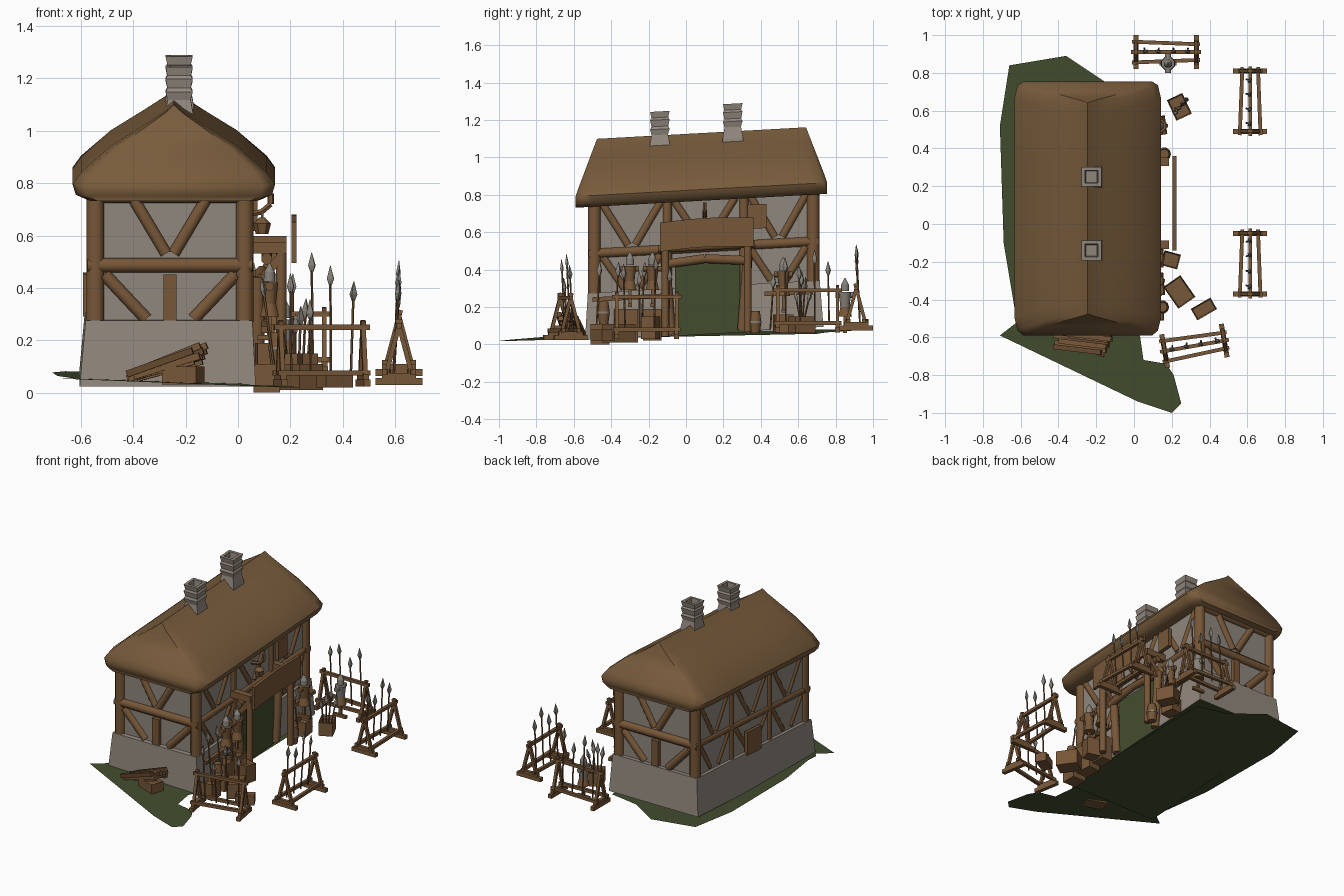
import bpy, bmesh, math, random
from mathutils import Vector, Matrix

if "Cube" in bpy.data.objects:
    bpy.data.objects.remove(bpy.data.objects["Cube"])
random.seed(4)


def mat(name, r, g, b):
    m = bpy.data.materials.new(name)
    m.diffuse_color = (r, g, b, 1)
    m.use_nodes = True
    m.node_tree.nodes["Principled BSDF"].inputs["Base Color"].default_value = m.diffuse_color
    return m


TIMBER = mat("timber", 0.185, 0.095, 0.039)
THATCH = mat("thatch", 0.19, 0.107, 0.045)
STONE = mat("stone", 0.29, 0.25, 0.21)
PLASTER = mat("plaster", 0.28, 0.245, 0.21)
STEEL = mat("steel", 0.24, 0.22, 0.19)
GRASS = mat("grass", 0.055, 0.075, 0.028)
DARK = mat("dark_wood", 0.13, 0.065, 0.027)


def H(x, y, z):
    """House frame: the building stands on gently rising ground."""
    return Vector((x, y, z + 0.055 * (y + 0.52)))


def finish(name, bm, m, smooth=False):
    bmesh.ops.recalc_face_normals(bm, faces=bm.faces)
    me = bpy.data.meshes.new(name)
    bm.to_mesh(me)
    bm.free()
    me.materials.append(m)
    ob = bpy.data.objects.new(name, me)
    bpy.context.collection.objects.link(ob)
    if smooth:
        bpy.context.view_layer.objects.active = ob
        ob.select_set(True)
        bpy.ops.object.shade_smooth_by_angle(angle=math.radians(50))
        ob.select_set(False)
    return ob


def beam(name, a, b, r, m=TIMBER, n=4, r2=None, flat=1.0):
    """Prism from a to b; n=4 gives a square bar of half width r."""
    a, b = Vector(a), Vector(b)
    d = b - a
    k = math.sqrt(2) if n == 4 else 1
    bm = bmesh.new()
    bmesh.ops.create_cone(bm, cap_ends=True, segments=n, radius1=r * k,
                          radius2=(r if r2 is None else r2) * k, depth=d.length)
    bm.transform(Matrix.Rotation(math.pi / n, 4, 'Z'))
    bm.transform(Matrix.Diagonal((1, flat, 1, 1)))
    bm.transform(Matrix.Translation((a + b) / 2) @ d.to_track_quat('Z', 'Y').to_matrix().to_4x4())
    return finish(name, bm, m, n > 4)


def loft(name, rings, m, smooth=False):
    """Box-like solid through rectangles (x0, x1, y0, y1, z) in the house frame."""
    bm = bmesh.new()
    vs = [[bm.verts.new(H(x, y, z)) for x, y in ((a, c), (b, c), (b, d), (a, d))]
          for a, b, c, d, z in rings]
    for p, q in zip(vs, vs[1:]):
        for i in range(4):
            bm.faces.new((p[i], p[(i + 1) % 4], q[(i + 1) % 4], q[i]))
    bm.faces.new(vs[0])
    bm.faces.new(vs[-1])
    return finish(name, bm, m, smooth)


def box(name, x0, x1, y0, y1, z0, z1, m=TIMBER):
    return loft(name, [(x0, x1, y0, y1, z0), (x0, x1, y0, y1, z1)], m)


# grass patch under and around the house
bm = bmesh.new()
edge = [(-.71, -.59), (.02, -.94), (.2, -1), (.25, -.95), (.19, -.9), (.21, -.8), (.17, -.74), (.05, -.72),
        (.03, -.58), (.07, -.5), (.07, .7), (-.15, .75), (-.36, .89), (-.66, .84), (-.71, .52), (-.69, -.1), (-.62, -.52)]
f = bm.faces.new([bm.verts.new((x, y, .045 + .02 * y - .03 * x)) for x, y in edge])
bmesh.ops.triangulate(bm, faces=[f])
finish("grass_patch", bm, GRASS)

# stone base (underside in grass) and plaster walls
base = loft("stone_base", [(-.605, .068, -.54, .735, .025), (-.582, .055, -.525, .715, .275)], STONE)
base.data.materials.append(GRASS)
for p in base.data.polygons:
    if p.normal.z < -.9:
        p.material_index = 1
box("plaster_walls", -.56, .035, -.495, .685, .26, .77, PLASTER)

# corner posts, sills and middle beams
for x in (-.545, .025):
    for y in (-.49, .68):
        beam("corner_post", H(x, y, .27), H(x, y, .75), .036, n=8)
    beam("side_beam", H(x, -.52, .485), H(x, .71, .485), .027, n=8)
for y in (-.495, .685):
    beam("end_beam", H(-.575, y, .485), H(.055, y, .485), .029, n=8)
    beam("end_plate", H(-.57, y, .75), H(.05, y, .75), .03, n=8)
    cx = -.26
    for s in (-1, 1):
        beam("end_upper_brace", H(cx + s * .015, y, .53), H(cx + s * .14, y, .74), .024, n=8)
        beam("end_lower_brace", H(cx + s * .09, y, .28), H(cx + s * .25, y, .45), .026, n=8)
    beam("end_stud", H(cx, y, .27), H(cx, y, .45), .025)

# side framing: three bays, the doorway takes the middle one on the right
for x in (-.548, .026):
    for y in (-.1, .31):
        beam("side_stud", H(x, y, .27), H(x, y, .75), .026, n=8)
    for y0, y1 in ((-.46, -.12), (-.08, .28), (.33, .66)):
        c = (y0 + y1) / 2
        for s in (-1, 1):
            e = c + s * (y1 - y0) * .45
            beam("side_upper_brace", H(x, c + s * .02, .52), H(x, e, .74), .022, n=8)
            if x < -.1 or c > .4 or c < -.2:
                beam("side_lower_brace", H(x, c + s * .04, .29), H(x, e, .46), .022, n=8)
box("left_shutter", -.592, -.57, .03, .18, .26, .42)
box("right_shutter", .05, .075, .33, .43, .57, .70)

# thatched roof: crisp ridge, rounded eaves and sloping ends
half = [(.33, .735), (.375, .755), (.387, .795), (.355, .84), (.24, .94), (.12, 1.015), (.04, 1.065)]
prof = [(-x, z) for x, z in half] + [(0, 1.097)] + [(x, z) for x, z in reversed(half)]
bm = bmesh.new()
rings = []
for y, k in ((-.59, .88), (-.565, .96), (-.50, 1), (-.2, 1), (.085, 1), (.37, 1), (.67, 1), (.735, .96), (.755, .88)):
    rings.append([bm.verts.new(H(-.245 + x * k,
                  .085 + (y - .085) * (1 - .165 * max(0, (z - .8) / .29)), z)) for x, z in prof])
n = len(prof)
for p, q in zip(rings, rings[1:]):
    for i in range(n):
        bm.faces.new((p[i], p[(i + 1) % n], q[(i + 1) % n], q[i]))
for r in (rings[0], rings[-1]):
    for i in range(n // 2 - 1):
        bm.faces.new((r[i], r[i + 1], r[n - 2 - i], r[n - 1 - i]))
    bm.faces.new(r[n // 2 - 1:n // 2 + 2])
finish("thatched_roof", bm, THATCH, True)

# chimneys of stacked flared courses with a sunk flue
for y, dz in ((-.14, -.02), (.25, 0)):
    rs = [(.06, 1.0), (.055, 1.06), (.044, 1.12), (.052, 1.15), (.045, 1.165), (.052, 1.2),
          (.045, 1.212), (.052, 1.245), (.034, 1.245), (.03, 1.2)]
    loft("chimney", [(-.225 - r, -.225 + r, y - r, y + r, z + dz) for r, z in rs], STONE)

# doorway and porch
box("door_opening", .062, .07, -.06, .29, .02, .40, GRASS)
for y in (-.11, .33):
    beam("porch_post", H(.165, y, .02), H(.165, y, .53), .022, n=8)
    beam("door_jamb", H(.075, y + (.03 if y < 0 else -.03), .03), H(.075, y, .42), .028, n=8)
    beam("porch_side_beam", H(.03, y, .53), H(.185, y, .53), .022)
    beam("porch_brace", H(.05, y, .36), H(.165, y, .5), .016)
for a, b in (((-.13, .405), (.1, .425)), ((.1, .425), (.35, .40))):
    beam("door_lintel", H(.09, *a), H(.09, *b), .026, n=8)
beam("porch_front_beam", H(.11, -.15, .49), H(.11, .37, .49), .022, n=8)
bm = bmesh.new()
cols = [[bm.verts.new(H(x, -.14 + .5 * t / 6, z + .012 * math.sin(math.pi * t / 6))) for x, z in
         ((.205, .475), (.224, .475), (.224, .63), (.205, .63))] for t in range(7)]
for p, q in zip(cols, cols[1:]):
    for i in range(4):
        bm.faces.new((p[i], p[(i + 1) % 4], q[(i + 1) % 4], q[i]))
bm.faces.new(cols[0])
bm.faces.new(cols[-1])
finish("porch_board", bm, TIMBER)

# hanging lantern on a bracket
path = [(.03, .68), (.09, .69), (.125, .72), (.125, .76)]
for a, b in zip(path, path[1:]):
    beam("lantern_bracket", (a[0], .1, a[1]), (b[0], .1, b[1]), .012, n=6)
beam("lantern_hook", (.092, .1, .65), (.092, .1, .69), .005)
beam("lantern_body", (.092, .1, .605), (.092, .1, .645), .024, n=6, r2=.034)
beam("lantern_cap", (.092, .1, .645), (.092, .1, .668), .034, n=6, r2=.012)


def spear(a, b):
    a, b = Vector(a), Vector(b)
    d = (b - a).normalized()
    beam("spear_shaft", a, b - d * .06, .005, n=5)
    beam("spear_head_base", b - d * .075, b - d * .05, .005, STEEL, 4, .013, .6)
    beam("spear_head", b - d * .05, b, .013, STEEL, 4, .001, .6)


def rack(cx, cy, ang, z, spears=(.40, .36, .44, .38)):
    """A-frame weapon rack, long axis along ang."""
    u = Vector((math.cos(ang), math.sin(ang), 0))
    v = Vector((-u.y, u.x, 0))
    P = lambda s, t, h: Vector((cx, cy, z + h)) + u * s + v * t
    for s in (-.16, .16):
        beam("rack_foot", P(s, -.09, .012), P(s, .09, .012), .013)
        beam("rack_foot_top", P(s, -.065, .034), P(s, .065, .034), .011)
        for t in (-.052, .052):
            beam("rack_leg", P(s, t, .03), P(s, -t * .12, .25), .009)
    beam("rack_bar", P(-.185, 0, .225), P(.185, 0, .225), .010)
    for t in (-.055, .055):
        beam("rack_rail", P(-.18, t, .05), P(.18, t * .75, .05), .010)
    for i, h in enumerate(spears):
        s = -.115 + .077 * i
        spear(P(s, .02, .04), P(s + random.uniform(-.01, .01), 0, h))


rack(.615, .65, math.pi / 2, .065)
rack(.615, -.21, math.pi / 2, .03)
rack(.17, .91, 0, .075, (.42, .45, .38, .46))
rack(.32, -.645, math.radians(10), .025, (.43, .33, .46, .40))


def armor(x, y, z, m):
    """Armour on a stand: pole, cross foot, cuirass, shoulders, helmet."""
    beam("armor_pole", (x, y, z), (x, y, z + .2), .008)
    beam("armor_foot", (x - .045, y, z + .01), (x + .045, y, z + .01), .01)
    beam("armor_skirt", (x, y, z + .09), (x, y, z + .14), .04, TIMBER, 8, .026)
    beam("armor_cuirass", (x, y, z + .14), (x, y, z + .22), .027, m, 8, .036)
    beam("armor_shoulders", (x, y - .05, z + .205), (x, y + .05, z + .205), .017, m, 8)
    beam("helmet", (x, y, z + .225), (x, y, z + .26), .024, STEEL, 8, .022)
    beam("helmet_top", (x, y, z + .26), (x, y, z + .295), .022, STEEL, 8, .003)


armor(.12, -.30, .2, TIMBER)
armor(.12, -.18, .2, TIMBER)
armor(.18, .85, .06, STEEL)
armor(.135, .52, .17, TIMBER)


def crate(x, y, z, sx, sy, h, deg):
    """Open crate: body with sunk top and rim."""
    bm = bmesh.new()
    bmesh.ops.create_cube(bm, size=1)
    bm.transform(Matrix.Translation((x, y, z + h / 2)) @ Matrix.Rotation(math.radians(deg), 4, 'Z')
                 @ Matrix.Diagonal((sx, sy, h, 1)))
    bm.normal_update()
    top = [f for f in bm.faces if f.normal.z > .9]
    bmesh.ops.inset_region(bm, faces=top, thickness=.01)
    bmesh.ops.translate(bm, verts=top[0].verts, vec=(0, 0, -h * .3))
    finish("crate", bm, TIMBER)


for c in ((.24, .62, .06, .09, .12, .09, 25), (.24, -.36, .01, .11, .14, .10, 35), (.37, -.45, .02, .07, .12, .06, -60),
          (.195, -.19, .03, .09, .08, .12, -15), (.11, -.46, 0, .1, .1, .11, 0), (.115, -.32, .01, .09, .12, .18, 5),
          (.115, -.18, .02, .08, .1, .17, 0), (.13, .52, .06, .08, .1, .10, 8), (-.21, -.64, .03, .14, .09, .07, -20)):
    crate(*c)

# barrels beside the door
for x, y, z in ((.16, .37, .06), (.15, -.44, .11)):
    beam("barrel_lower", (x, y, z), (x, y, z + .06), .026, TIMBER, 10, .034)
    beam("barrel_upper", (x, y, z + .06), (x, y, z + .12), .034, TIMBER, 10, .026)
    beam("barrel_hoop", (x, y, z + .055), (x, y, z + .065), .036, STEEL, 10)

# spears standing in the crate and leaning on the walls
for i in range(4):
    spear((.24 + .015 * (i - 1.5), .62, .08), (.22 + .02 * i, .58 + .03 * i, .3 + .03 * (i % 3)))
for y in (-.48, -.38, -.24, .45, .6):
    spear((.14, y, .08), (.09, y + .02, .40 + random.uniform(-.04, .06)))
beam("wall_rack_rail", (.1, -.5, .24), (.1, -.12, .26), .012)
beam("wall_rack_rail", (.1, .42, .27), (.1, .68, .28), .012)

# heap of split logs at the front wall
for i in range(11):
    y = -.57 - .01 * i
    a = -.43 + random.uniform(0, .07)
    beam("split_log", (a, y + .02, .055 + .008 * (i % 4)), (a + .25, y - .01, .12 + .02 * (i % 4)), .013,
         DARK if i % 4 == 2 else TIMBER)
